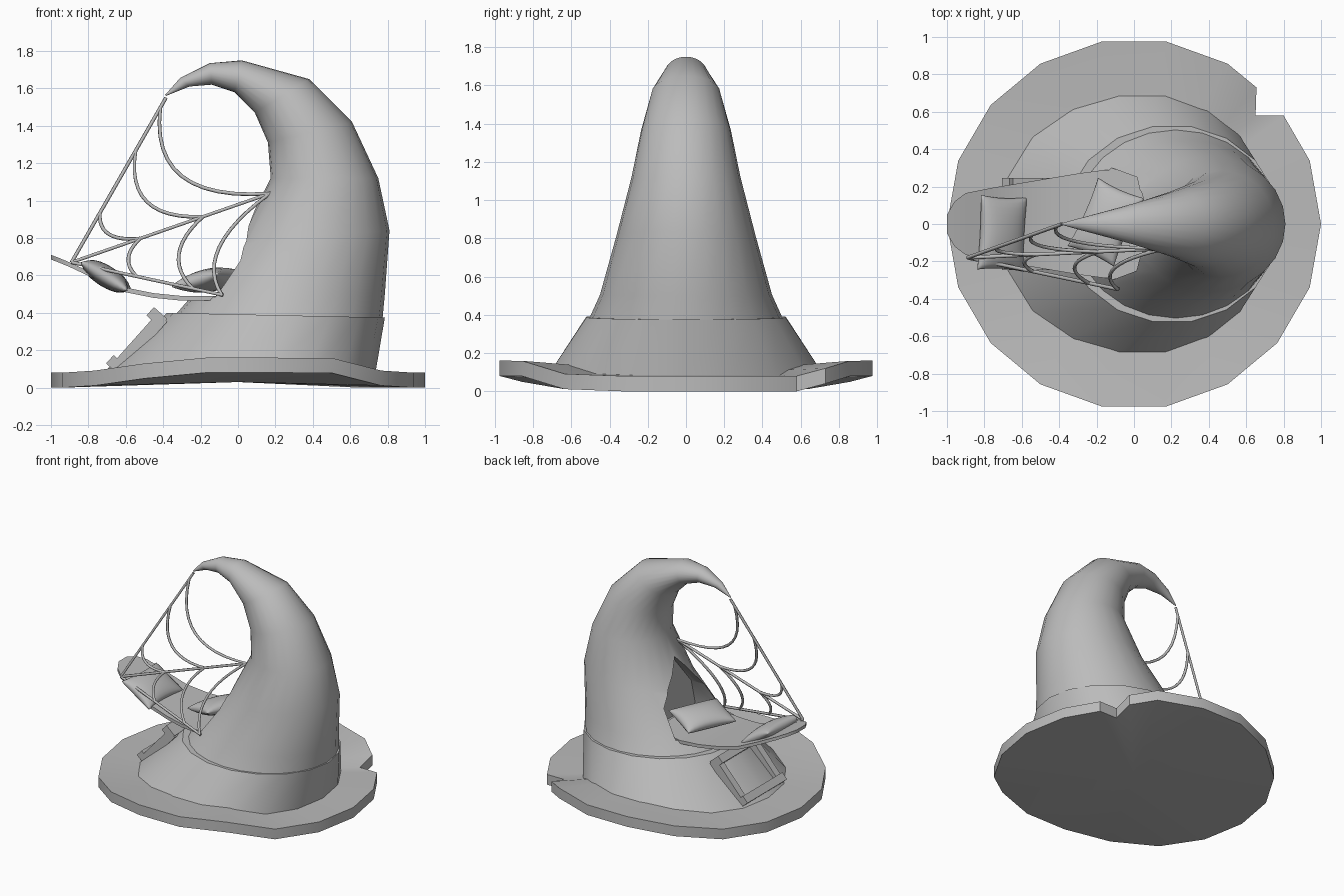
import bpy, bmesh, math
from mathutils import Vector, Matrix

if "Cube" in bpy.data.objects:
    bpy.data.objects.remove(bpy.data.objects["Cube"])

# One mid-grey for the whole model
grey = bpy.data.materials.new("felt_grey")
grey.diffuse_color = (0.5, 0.5, 0.5, 1)
grey.use_nodes = True
grey.node_tree.nodes["Principled BSDF"].inputs["Base Color"].default_value = grey.diffuse_color


def finish(name, bm, smooth=None):
    bmesh.ops.recalc_face_normals(bm, faces=bm.faces)
    me = bpy.data.meshes.new(name)
    bm.to_mesh(me)
    bm.free()
    me.materials.append(grey)
    ob = bpy.data.objects.new(name, me)
    bpy.context.collection.objects.link(ob)
    if smooth:
        shade(ob, smooth)
    return ob


def make(name, verts, faces, smooth=None):
    bm = bmesh.new()
    vs = [bm.verts.new(v) for v in verts]
    for f in faces:
        bm.faces.new([vs[i] for i in f])
    return finish(name, bm, smooth)


def activate(ob):
    bpy.ops.object.select_all(action='DESELECT')
    ob.select_set(True)
    bpy.context.view_layer.objects.active = ob


def shade(ob, deg):
    activate(ob)
    bpy.ops.object.shade_smooth_by_angle(angle=math.radians(deg))


def loft(name, rings, n=18, smooth=40):
    """Rings given as (left x, left z, right x, right z, half width in y)."""
    verts, faces = [], []
    for lx, lz, rx, rz, w in rings:
        for i in range(n):
            a = 2 * math.pi * i / n
            c = math.cos(a)
            verts.append(((lx + rx) / 2 + (rx - lx) / 2 * c, w * math.sin(a),
                          (lz + rz) / 2 + (rz - lz) / 2 * c))
    for k in range(len(rings) - 1):
        for i in range(n):
            j = (i + 1) % n
            faces.append((k * n + i, k * n + j, (k + 1) * n + j, (k + 1) * n + i))
    faces.append(tuple(range(n))[::-1])
    faces.append(tuple(range((len(rings) - 1) * n, len(rings) * n)))
    return make(name, verts, faces, smooth)


# Brim: 18-sided disc, raised at front and back, with a torn notch
rim = []
for i in range(18):
    a = math.radians(20 * i)
    if i == 2:
        rim += [(0.80, 0.58), (0.65, 0.58), (0.655, 0.73)]
    else:
        rim.append((math.cos(a), 0.99 * math.sin(a)))
lift = [0.08 * min(1, max(0, (abs(y) - 0.6) / 0.26)) - (0.03 if -0.6 < x < -0.3 else 0)
        for x, y in rim]
n = len(rim)
verts = [(x, y, z) for (x, y), z in zip(rim, lift)]
verts += [(x, y, z + 0.08) for (x, y), z in zip(rim, lift)]
verts += [(0, 0, 0.03), (0, 0, 0.09)]
faces = []
for i in range(n):
    j = (i + 1) % n
    faces += [(i, j, n + j, n + i), (j, i, 2 * n), (n + i, n + j, 2 * n + 1)]
make("brim", verts, faces, 25)

# Hat band
loft("hat_band", [(-0.72, 0.08, 0.735, 0.08, 0.735),
                  (-0.38, 0.40, 0.785, 0.375, 0.53)])

# Curled hat cone
cone = loft("hat_cone", [
    (-0.36, 0.36, 0.77, 0.34, 0.52),
    (-0.23, 0.51, 0.785, 0.50, 0.45),
    (0.00, 0.78, 0.81, 0.84, 0.365),
    (0.175, 1.12, 0.75, 1.12, 0.285),
    (0.16, 1.31, 0.61, 1.42, 0.235),
    (0.09, 1.47, 0.38, 1.65, 0.18),
    (-0.02, 1.58, 0.02, 1.75, 0.11),
    (-0.14, 1.62, -0.15, 1.735, 0.07),
    (-0.26, 1.61, -0.31, 1.655, 0.032),
    (-0.385, 1.56, -0.39, 1.565, 0.004)], n=24)

# Tent-shaped opening above the seat
prof = [(-0.30, 0.485), (0.30, 0.485), (0.25, 0.68), (0, 0.97), (-0.25, 0.68)]
cut = make("opening_cutter",
           [(x, y, z) for x in (-0.8, 0.13) for y, z in prof],
           [(0, 1, 2, 3, 4), (9, 8, 7, 6, 5)]
           + [(i, (i + 1) % 5, 5 + (i + 1) % 5, 5 + i) for i in range(5)])
cut.hide_render = True
mod = cone.modifiers.new("opening", 'BOOLEAN')
mod.object = cut
mod.operation = 'DIFFERENCE'
mod.solver = 'EXACT'
activate(cone)
bpy.ops.object.modifier_apply(modifier="opening")
bpy.data.objects.remove(cut)
shade(cone, 35)

# Tongue-like seat: stations of x, top z, half width
stations = [(-1.0, 0.71, 0.05), (-0.96, 0.695, 0.12), (-0.90, 0.67, 0.165),
            (-0.75, 0.60, 0.195), (-0.6, 0.535, 0.22), (-0.45, 0.505, 0.245),
            (-0.3, 0.49, 0.27), (-0.15, 0.49, 0.29), (0.05, 0.49, 0.25),
            (0.11, 0.49, 0.19)]
verts, faces = [], []
for x, z, w in stations:
    verts += [(x, -w, z), (x, w, z), (x, w, z - 0.025), (x, -w, z - 0.025)]
for k in range(len(stations) - 1):
    for i in range(4):
        j = (i + 1) % 4
        faces.append((4 * k + i, 4 * k + j, 4 * k + 4 + j, 4 * k + 4 + i))
m = len(verts)
faces += [(3, 2, 1, 0), (m - 4, m - 3, m - 2, m - 1)]
make("seat", verts, faces, 30)


# Pillows: two bulged sheets with drawn-in edges
def pillow(name, loc, size, tilt, turn, h, n=12):
    mat = (Matrix.Translation(loc) @ Matrix.Rotation(turn, 4, 'Z')
           @ Matrix.Rotation(tilt, 4, 'Y'))
    bm = bmesh.new()
    for s in (1, -1):
        grid = []
        for i in range(n + 1):
            for j in range(n + 1):
                u = math.sin(math.pi / 2 * (2 * i / n - 1))
                v = math.sin(math.pi / 2 * (2 * j / n - 1))
                p = Vector((u * (1 - 0.10 * (1 - v * v)) * size[0] / 2,
                            v * (1 - 0.06 * (1 - u * u)) * size[1] / 2,
                            s * h * ((1 - u * u) * (1 - v * v)) ** 0.4))
                grid.append(bm.verts.new(mat @ p))
        for i in range(n):
            for j in range(n):
                q = i * (n + 1) + j
                bm.faces.new([grid[t] for t in (q, q + n + 1, q + n + 2, q + 1)])
    bmesh.ops.remove_doubles(bm, verts=bm.verts, dist=1e-4)
    finish(name, bm, 80)


pillow("outer_pillow", (-0.705, -0.05, 0.595), (0.29, 0.40), 0.55, -0.05, 0.058)
pillow("inner_pillow", (-0.15, 0.01, 0.575), (0.28, 0.40), -0.25, -0.42, 0.06)

# Buckle frame leaning on the left side of the band
lo, hi = Vector((-0.68, 0, 0.12)), Vector((-0.43, 0, 0.40))
up = (hi - lo).normalized()
out = Vector((-up.z, 0, up.x))
length = (hi - lo).length


def bar(name, u0, u1, y0, y1, d0, d1):
    pts = [lo + up * u + out * d + Vector((0, y, 0))
           for u in (u0, u1) for y in (y0, y1) for d in (d0, d1)]
    make(name, pts, [(0, 1, 3, 2), (4, 6, 7, 5), (0, 4, 5, 1),
                     (2, 3, 7, 6), (0, 2, 6, 4), (1, 5, 7, 3)])


for s, side in ((-1, "front"), (1, "back")):
    y0, y1 = sorted((s * 0.19, s * 0.245))
    bar("buckle_post_" + side, 0, length, y0, y1, -0.07, 0.0)
bar("buckle_bar_bottom", -0.01, 0.05, -0.245, 0.245, -0.06, 0.025)
bar("buckle_bar_top", length - 0.05, length + 0.01, -0.245, 0.245, -0.06, 0.035)

# Cobweb: three spokes from the seat corner, joined by sagging threads
B = Vector((-0.89, -0.18, 0.67))
tip = Vector((-0.385, 0, 1.55))
neck = Vector((0.19, -0.13, 1.045))
base = Vector((-0.08, -0.35, 0.495))
cu = bpy.data.curves.new("cobweb", 'CURVE')
cu.dimensions = '3D'
cu.bevel_depth = 0.01
cu.bevel_resolution = 1
cu.use_fill_caps = True
cu.materials.append(grey)


def strand(pts):
    sp = cu.splines.new('POLY')
    sp.points.add(len(pts) - 1)
    for q, p in zip(sp.points, pts):
        q.co = (*p, 1)


def sag(p, q, k):
    c = ((p + q) / 2).lerp(B, k)
    strand([p * (1 - t) ** 2 + c * 2 * t * (1 - t) + q * t * t
            for t in [i / 12 for i in range(13)]])


for end in (tip, neck, base):
    strand([B, end])
for a, b, c in ((0.94, 0.98, 0.99), (0.68, 0.65, 0.8), (0.30, 0.34, 0.43)):
    pa, pb, pc = B.lerp(tip, a), B.lerp(neck, b), B.lerp(base, c)
    sag(pa, pb, 0.46)
    sag(pb, pc, 0.3)
bpy.context.collection.objects.link(bpy.data.objects.new("cobweb", cu))
